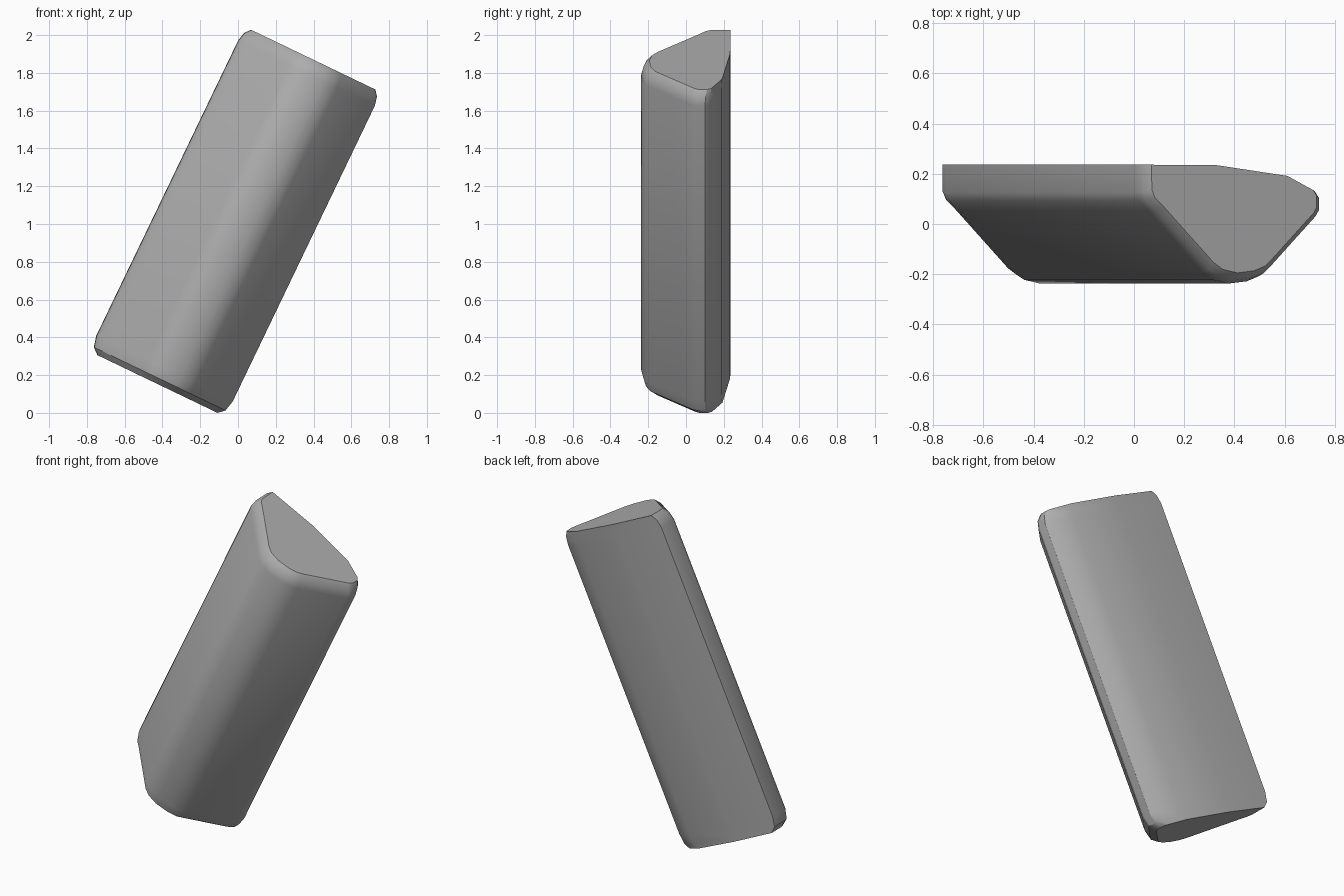
import bpy, bmesh, math
from mathutils import Vector

if "Cube" in bpy.data.objects:
    bpy.data.objects.remove(bpy.data.objects["Cube"])

# Local axes of the leaning bar: L along its length, W across its width
tilt = math.atan2(0.433, 0.901)
L = Vector((math.sin(tilt), 0, math.cos(tilt)))
W = Vector((math.cos(tilt), 0, -math.sin(tilt)))

# Cross-section (width, y): flat back, slanted sides meeting in a soft front ridge
section = [(-.847, .236), (-.53, .234), (-.187, .187), (-.062, .125), (-.045, .1),
           (-.045, .05), (-.06, .025), (-.265, -.18), (-.295, -.207), (-.35, -.228),
           (-.43, -.237), (-.5, -.222), (-.545, -.192), (-.79, .055), (-.83, .092),
           (-.845, .125)]
# Rings (length position, scale toward the back centre): rounded at both ends
rings = [(-.06, .88), (-.03, .965), (.03, 1), (1.765, 1), (1.815, .972), (1.845, .91)]
centre = (-.43, .235)

bm = bmesh.new()
loops = []
for l, s in rings:
    loop = []
    for w, y in section:
        w = centre[0] + (w - centre[0]) * s
        y = centre[1] + (y - centre[1]) * s
        loop.append(bm.verts.new(W * w + L * l + Vector((0, y, 0))))
    loops.append(loop)
n = len(section)
for a, b in zip(loops, loops[1:]):
    for i in range(n):
        j = (i + 1) % n
        bm.faces.new((a[i], a[j], b[j], b[i]))
bm.faces.new(loops[0])
bm.faces.new(loops[-1])
bmesh.ops.recalc_face_normals(bm, faces=bm.faces)

# Rest on the ground
low = min(v.co.z for v in bm.verts)
bmesh.ops.translate(bm, verts=bm.verts, vec=(0, 0, -low))

mesh = bpy.data.meshes.new("leaning_block")
bm.to_mesh(mesh)
bm.free()
block = bpy.data.objects.new("leaning_block", mesh)
bpy.context.collection.objects.link(block)

grey = bpy.data.materials.new("plain grey")
grey.diffuse_color = (0.42, 0.42, 0.42, 1)
grey.use_nodes = True
grey.node_tree.nodes["Principled BSDF"].inputs["Base Color"].default_value = grey.diffuse_color
mesh.materials.append(grey)

bpy.context.view_layer.objects.active = block
block.select_set(True)
bpy.ops.object.shade_smooth_by_angle(angle=math.radians(30))
